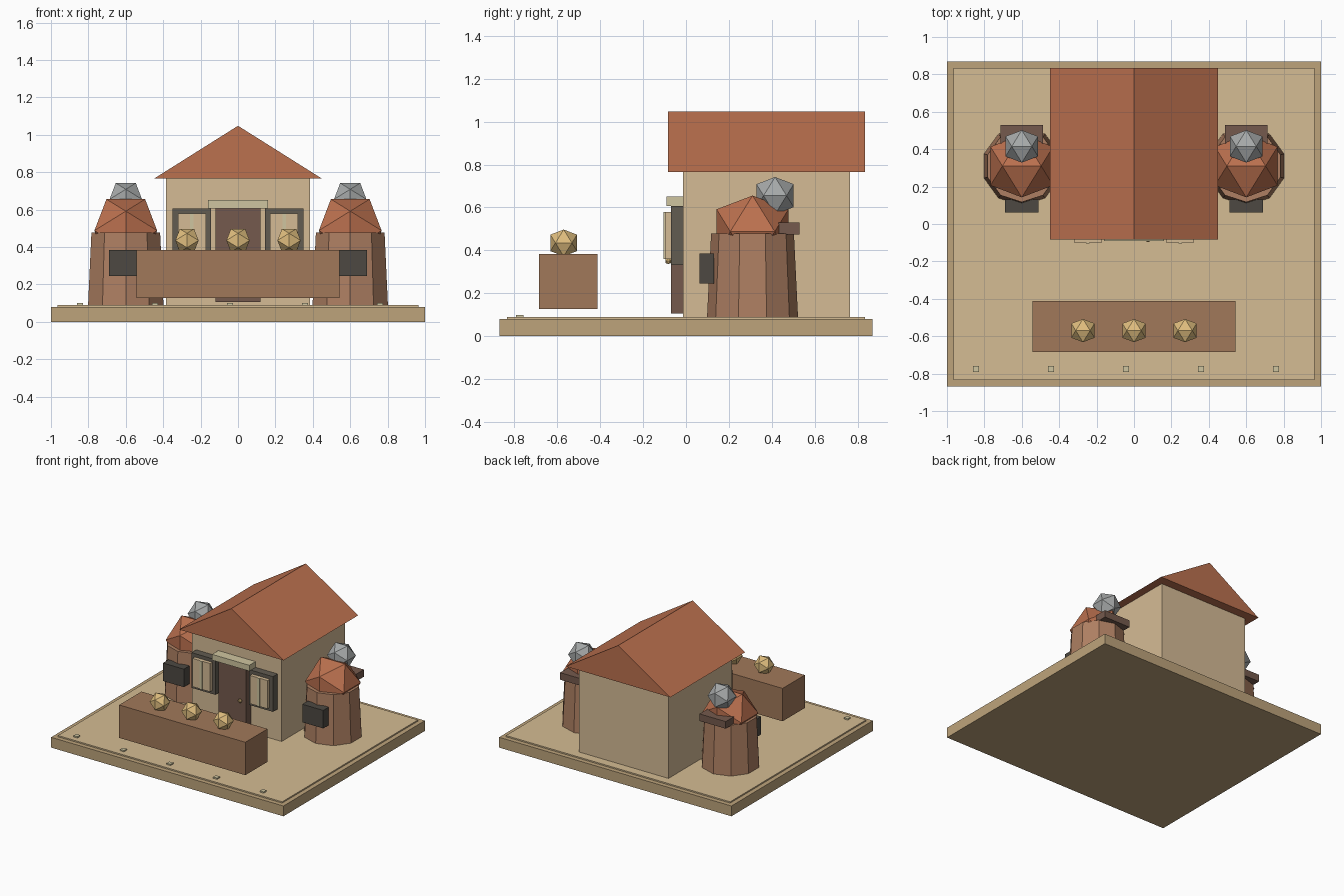
import bpy, bmesh
from math import pi, sqrt
from mathutils import Matrix

if "Cube" in bpy.data.objects:
    bpy.data.objects.remove(bpy.data.objects["Cube"])


def material(name, r, g, b):
    m = bpy.data.materials.new(name)
    m.diffuse_color = [(c / 255) ** 2.2 for c in (r, g, b)] + [1]
    m.use_nodes = True
    m.node_tree.nodes["Principled BSDF"].inputs["Base Color"].default_value = m.diffuse_color
    return m


SAND = material("sand", 212, 187, 146)
EDGE = material("sand_edge", 188, 162, 122)
WALL = material("wall", 212, 186, 148)
ROOF = material("terracotta", 186, 112, 80)
WOOD = material("wood", 160, 120, 90)
BARK = material("bark", 172, 126, 98)
DARK = material("dark_wood", 116, 90, 78)
IRON = material("iron", 78, 74, 68)
FRAME = material("frame", 98, 92, 82)
GOLD = material("gold", 222, 188, 125)
CREAM = material("cream", 206, 196, 158)
STONE = material("stone", 165, 168, 168)


def finish(name, bm, mat):
    bmesh.ops.recalc_face_normals(bm, faces=bm.faces)
    me = bpy.data.meshes.new(name)
    bm.to_mesh(me)
    bm.free()
    me.materials.append(mat)
    ob = bpy.data.objects.new(name, me)
    bpy.context.collection.objects.link(ob)
    return ob


def box(name, x, y, z, mat):
    """Box from (min, max) pairs."""
    bm = bmesh.new()
    bmesh.ops.create_cube(bm, size=1)
    size = [b - a for a, b in (x, y, z)]
    mid = [(a + b) / 2 for a, b in (x, y, z)]
    bmesh.ops.scale(bm, vec=size, verts=bm.verts)
    bmesh.ops.translate(bm, vec=mid, verts=bm.verts)
    return finish(name, bm, mat)


def gem(name, centre, r, mat):
    """Icosahedron standing on an edge that runs along x."""
    bm = bmesh.new()
    t = (1 + sqrt(5)) / 2
    k = r / sqrt(1 + t * t)
    for a in (-k, k):
        for b in (-k * t, k * t):
            for p in ((a, 0, b), (0, b, a), (b, a, 0)):
                bm.verts.new(p)
    bmesh.ops.convex_hull(bm, input=bm.verts)
    bmesh.ops.translate(bm, vec=centre, verts=bm.verts)
    return finish(name, bm, mat)


# Ground slab and front studs
box("base", (-1, 1), (-.87, .87), (0, .08), EDGE)
box("base_top", (-.965, .965), (-.835, .835), (.078, .09), SAND)
for i in range(5):
    x = -.845 + .401 * i
    box(f"stud_{i}", (x - .017, x + .017), (-.792, -.758), (.088, .1), CREAM)

# House walls
box("house_walls", (-.385, .385), (-.013, .765), (.088, .768), WALL)

# Gable roof: triangle extruded backwards
bm = bmesh.new()
tri = bm.faces.new([bm.verts.new(p) for p in
                    ((-.45, -.083, .765), (.45, -.083, .765), (0, -.083, 1.048))])
ext = bmesh.ops.extrude_face_region(bm, geom=[tri])["geom"]
bmesh.ops.translate(bm, vec=(0, .918, 0),
                    verts=[v for v in ext if isinstance(v, bmesh.types.BMVert)])
if not tri.is_valid or len(bm.faces) < 5:
    bm.faces.new([v for v in bm.verts if v.co.y < 0])
finish("roof", bm, ROOF)

# Door, lintel and knob
box("door", (-.12, .12), (-.07, -.01), (.107, .605), DARK)
box("door_lintel", (-.16, .16), (-.09, -.01), (.607, .652), CREAM)
gem("door_knob", (.075, -.083, .35), .016, GOLD)

# Counter with three goods on top
box("counter", (-.543, .543), (-.685, -.412), (.127, .383), WOOD)
for i in (-1, 0, 1):
    gem(f"counter_gem_{i + 1}", (.273 * i, -.57, .435), .073, GOLD)

# Mirrored windows and side towers
for side, s in (("left", -1), ("right", 1)):
    def span(a, b):
        return tuple(sorted((s * a, s * b)))

    box(f"window_frame_{side}", span(.145, .35), (-.07, -.01), (.333, .607), FRAME)
    box(f"window_pane_{side}", span(.172, .322), (-.098, -.068), (.36, .58), WALL)
    box(f"window_mullion_{side}", span(.238, .257), (-.104, -.09), (.36, .58), CREAM)

    # Tapered ten-sided barrel, flats facing the sides
    bm = bmesh.new()
    bmesh.ops.create_cone(bm, cap_ends=True, segments=10, radius1=.212, radius2=.193,
                          depth=.39, matrix=Matrix.Translation((s * .6, .31, .283)))
    pole = max(bm.verts, key=lambda v: v.co.y)
    turn = 0 if abs(pole.co.x - s * .6) < 1e-3 else pi / 10
    bmesh.ops.rotate(bm, cent=(s * .6, .31, 0), matrix=Matrix.Rotation(turn, 3, 'Z'),
                     verts=bm.verts)
    finish(f"tower_{side}", bm, BARK)
    gem(f"tower_dome_{side}", (s * .6, .31, .488), .197, ROOF)
    gem(f"tower_stone_{side}", (s * .6, .415, .655), .102, STONE)
    box(f"tower_shelf_{side}", span(.487, .713), (.43, .53), (.475, .53), DARK)
    box(f"tower_box_{side}", span(.51, .69), (.062, .13), (.245, .385), IRON)
